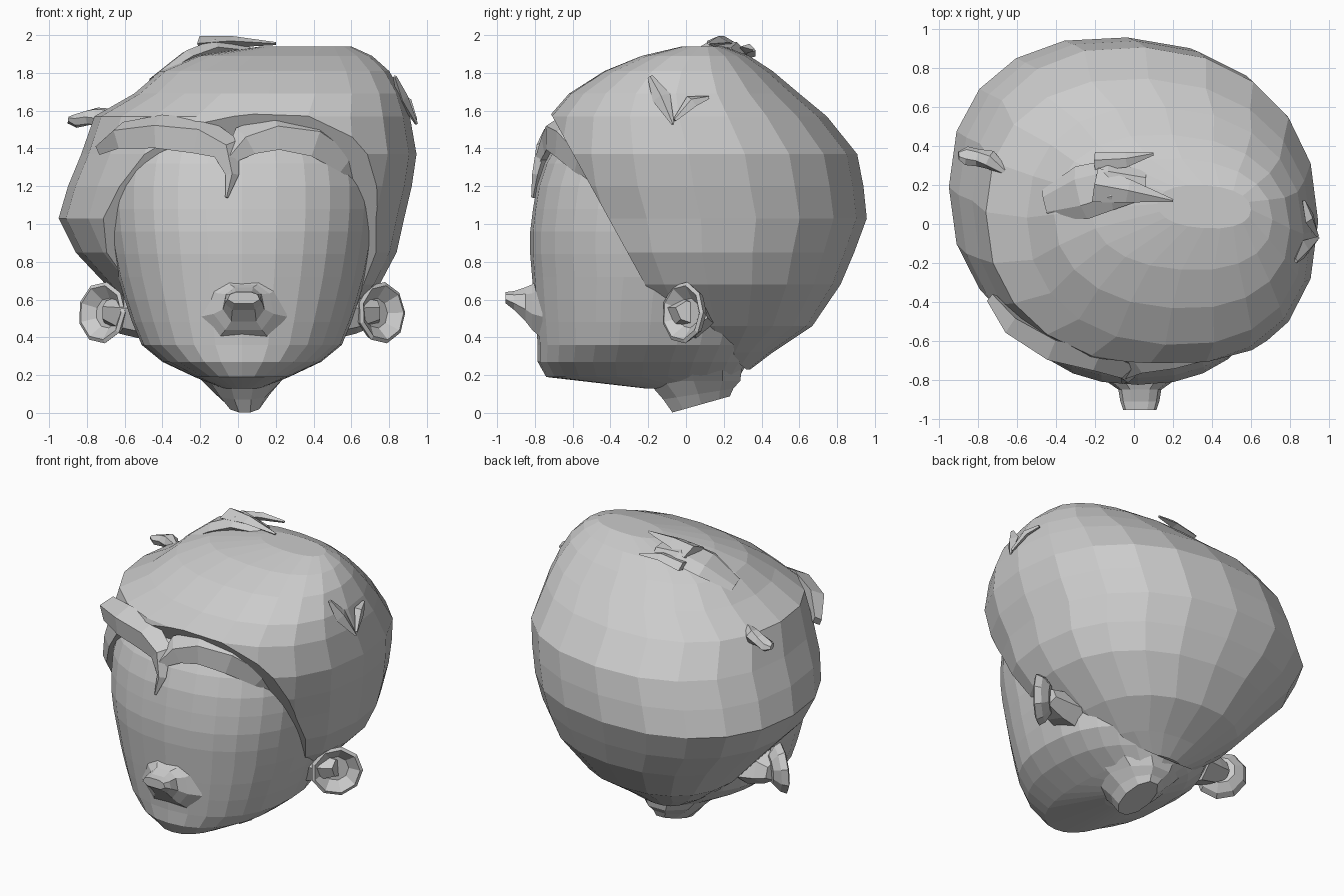
import bpy, bmesh, math
from mathutils import Vector

if "Cube" in bpy.data.objects:
    bpy.data.objects.remove(bpy.data.objects["Cube"], do_unlink=True)

grey = bpy.data.materials.new("plain_grey")
grey.use_nodes = True
grey.diffuse_color = (0.6, 0.6, 0.6, 1)
grey.node_tree.nodes["Principled BSDF"].inputs["Base Color"].default_value = (0.6, 0.6, 0.6, 1)
CENTRE = Vector((0, 0.1, 1.05))


def skin(name, rings, cuts=()):
    """Bridge equal rings of points, cap both ends and trim by planes."""
    bm = bmesh.new()
    loops = [[bm.verts.new(p) for p in ring] for ring in rings]
    n = len(loops[0])
    for a, b in zip(loops, loops[1:]):
        for i in range(n):
            j = (i + 1) % n
            bm.faces.new((a[i], a[j], b[j], b[i]))
    bm.faces.new(loops[0][::-1])
    bm.faces.new(loops[-1])
    for co, normal in cuts:
        geom = bm.verts[:] + bm.edges[:] + bm.faces[:]
        res = bmesh.ops.bisect_plane(bm, geom=geom, plane_co=co, plane_no=normal, clear_outer=True)
        edges = [e for e in res["geom_cut"] if isinstance(e, bmesh.types.BMEdge)]
        bmesh.ops.contextual_create(bm, geom=edges)
    bmesh.ops.recalc_face_normals(bm, faces=bm.faces[:])
    mesh = bpy.data.meshes.new(name)
    bm.to_mesh(mesh)
    bm.free()
    mesh.materials.append(grey)
    obj = bpy.data.objects.new(name, mesh)
    bpy.context.collection.objects.link(obj)
    return obj


def oval(z, x0, x1, y0, y1, n=20, power=2.0, skew=0.0, tilt=0.0):
    """Level superellipse between the given limits."""
    pts = []
    for i in range(n):
        a = 2 * math.pi * i / n
        c, s = math.cos(a), math.sin(a)
        c = math.copysign(abs(c) ** (2 / power), c)
        s = math.copysign(abs(s) ** (2 / power), s)
        x = (x0 + x1) / 2 + c * (x1 - x0) / 2
        y = (y0 + y1) / 2 + s * (y1 - y0) / 2
        pts.append(Vector((x, y + skew * x, z + tilt * s)))
    return pts


def strand(name, path, sides=4):
    """Tapered lock of hair; path points are x, y, z, width, thickness."""
    pts = [Vector(p[:3]) for p in path]
    rings = []
    for i, p in enumerate(path):
        along = (pts[min(i + 1, len(pts) - 1)] - pts[max(i - 1, 0)]).normalized()
        out = pts[i] - CENTRE
        out = (out - along * out.dot(along)).normalized()
        across = along.cross(out)
        rings.append([pts[i] + across * p[3] * math.cos(a) + out * p[4] * math.sin(a)
                      for a in (2 * math.pi * k / sides for k in range(sides))])
    return skin(name, rings)


# Head with the face and jaw
face = [(0.13, .1, -.22, .2), (0.19, .25, -.74, .28), (0.27, .42, -.785, .33),
        (0.36, .53, -.785, .38), (0.48, .58, -.795, .42), (0.6, .62, -.805, .45),
        (0.72, .655, -.815, .5), (0.84, .68, -.825, .5), (0.96, .7, -.825, .5),
        (1.08, .71, -.81, .5), (1.2, .71, -.79, .5), (1.32, .69, -.75, .5),
        (1.44, .64, -.68, .45), (1.55, .48, -.5, .35)]
skin("head", [oval(z, .02 - w, .02 + w, y0, y1, 28, 2.25) for z, w, y0, y1 in face])

# Hair cap, trimmed along the hairline
cap = [(0.23, -.17, .17, .05, .34), (0.32, -.32, .34, -.1, .46), (0.46, -.5, .53, -.3, .67),
       (0.68, -.7, .75, -.5, .82), (0.85, -.86, .84, -.62, .89), (1.03, -.95, .88, -.69, .955),
       (1.2, -.9, .92, -.75, .94), (1.37, -.83, .945, -.77, .91), (1.57, -.76, .91, -.72, .75),
       (1.69, -.55, .87, -.61, .61), (1.81, -.41, .8, -.42, .47), (1.89, -.22, .71, -.22, .35),
       (1.94, .12, .6, 0, .22)]
hairline = [((0, -.2, .65), (0, -.87, -.48)), ((0, .32, .23), (0, -.62, -.78))]
skin("hair_cap", [oval(*r, power=2.25, skew=-.06) for r in cap], hairline)

# Neck stub
skin("neck", [oval(.045, -.06, .13, -.08, .24, 10, tilt=.045),
              oval(.1, -.12, .17, -.13, .26, 10, tilt=.03),
              oval(.17, -.19, .23, -.22, .3, 10),
              oval(.3, -.33, .37, -.3, .32, 10)])

# Pouting snout: depth, centre height, half width and half height
snout = [(-.76, .56, .23, .17), (-.815, .56, .16, .12), (-.85, .575, .11, .09),
         (-.91, .595, .1, .05), (-.955, .61, .085, .03)]
skin("snout", [[(.03 + w * u, y, z + h * v) for u, v in
                ((-1, -.3), (-.6, -1), (.6, -1), (1, -.3), (.85, .6), (.45, 1), (-.45, 1), (-.85, .6))]
               for y, z, w, h in snout])

# Cupped ears
for side, name in ((1, "left_ear"), (-1, "right_ear")):
    normal = Vector((side * .66, -.75, .05)).normalized()
    across = Vector((0, 0, 1)).cross(normal).normalized()
    up = normal.cross(across)
    hub = Vector((side * .735 + .02, -.01, .53))
    cup = [(-.07, .09), (-.03, .145), (.01, .165), (.02, .145), (-.035, .08)]
    skin(name, [[hub + normal * d + (across * math.cos(a) + up * math.sin(a)) * r
                 for a in (2 * math.pi * k / 9 for k in range(9))] for d, r in cup])
    strand(name + "_root", [(side * .5, 0, .51, .16, .12), (side * .62, .01, .52, .13, .1),
                            (side * .72 + .02, .03, .53, .09, .06)], 6)

# Fringe locks sweeping over the forehead
strand("fringe_right", [(-.73, -.38, 1.4, .04, .03), (-.62, -.52, 1.47, .08, .06),
                        (-.42, -.64, 1.49, .1, .07), (-.2, -.69, 1.47, .11, .07),
                        (-.06, -.745, 1.4, .08, .05), (-.03, -.785, 1.26, .035, .03),
                        (-.06, -.81, 1.14, .008, .01)])
strand("fringe_left", [(-.05, -.77, 1.34, .03, .03), (.04, -.72, 1.44, .09, .05),
                       (.2, -.69, 1.49, .11, .06), (.4, -.63, 1.46, .12, .07),
                       (.57, -.53, 1.35, .1, .06), (.69, -.43, 1.19, .01, .01)])
strand("temple_lock", [(.54, -.58, 1.54, .02, .01), (.63, -.52, 1.42, .07, .05),
                       (.71, -.43, 1.2, .01, .01)])

# Crown tuft
strand("crown_mound", [(-.45, .1, 1.76, .08, .02), (-.27, .16, 1.87, .14, .05),
                       (-.12, .2, 1.92, .13, .06), (.06, .2, 1.91, .07, .03)], 6)
strand("crown_tip", [(-.2, .2, 1.95, .09, .045), (-.03, .17, 1.965, .06, .03),
                     (.2, .12, 1.955, .008, .008)])
strand("crown_back_tip", [(-.2, .32, 1.9, .05, .03), (-.04, .33, 1.93, .04, .025),
                          (.1, .36, 1.92, .008, .008)])

# Side tufts
strand("right_tuft", [(-.66, .27, 1.59, .02, .02), (-.74, .33, 1.57, .05, .05),
                      (-.8, .34, 1.56, .045, .04), (-.86, .35, 1.545, .05, .035),
                      (-.9, .35, 1.55, .025, .015)], 6)
strand("left_tuft", [(.83, -.19, 1.78, .015, .01), (.87, -.13, 1.67, .05, .03),
                     (.945, -.07, 1.53, .008, .008)])
strand("left_tuft_back", [(.87, .12, 1.67, .01, .01), (.9, .03, 1.65, .04, .02),
                          (.94, -.06, 1.55, .01, .01)])
